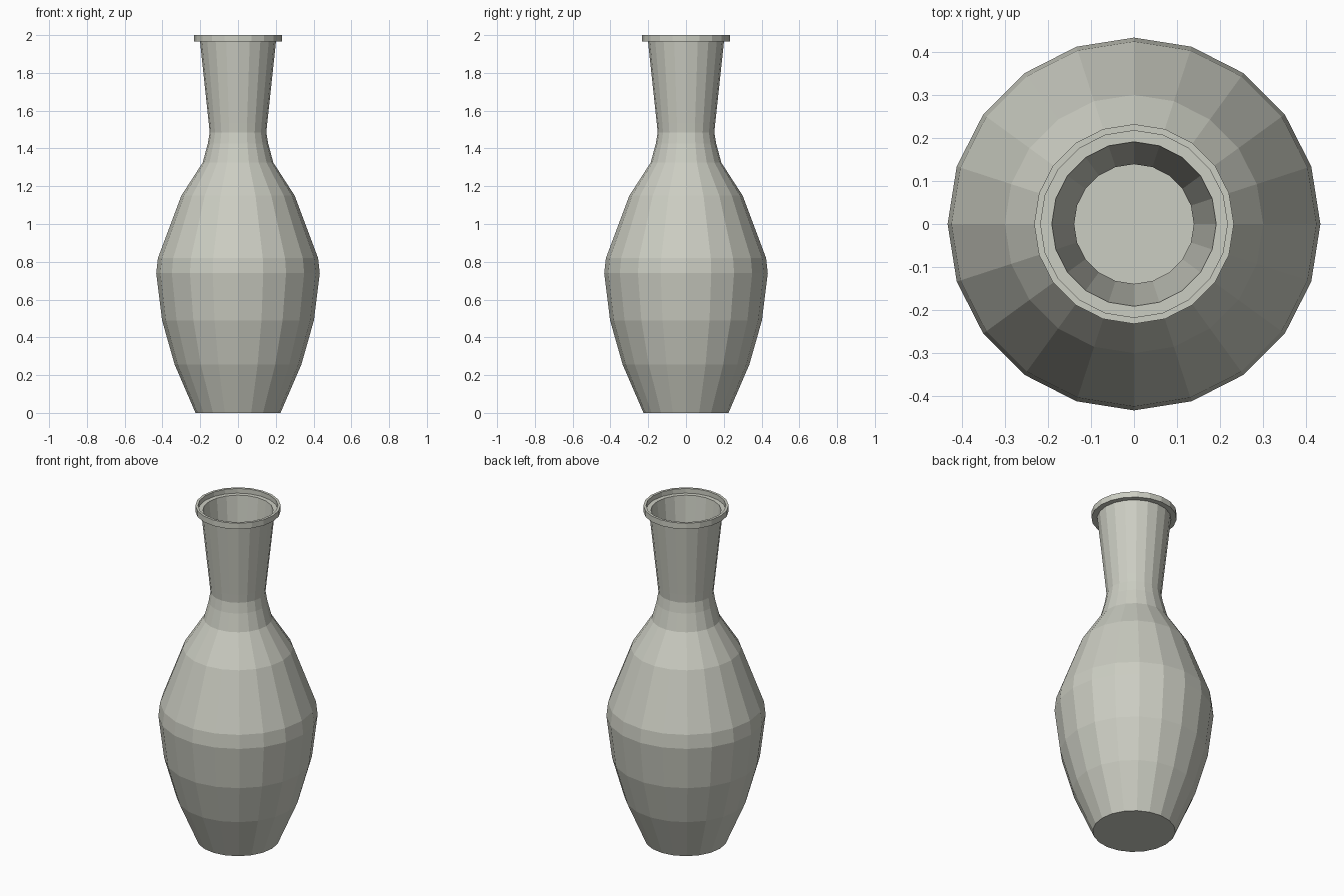
import bpy
import bmesh
from math import cos, sin, tau

SIDES = 20
WALL = 0.011

cube = bpy.data.objects.get("Cube")
if cube:
    bpy.data.objects.remove(cube, do_unlink=True)

# Single glazed clay colour
clay = bpy.data.materials.new("pale_grey_clay")
colour = (0.60, 0.61, 0.54, 1.0)
clay.diffuse_color = colour
clay.use_nodes = True
clay.node_tree.nodes["Principled BSDF"].inputs["Base Color"].default_value = colour


def lathe(name, profile):
    """Turn a (radius, height) profile about z and cap both ends."""
    bm = bmesh.new()
    rings = [[bm.verts.new((r * cos(tau * i / SIDES), r * sin(tau * i / SIDES), z))
              for i in range(SIDES)] for r, z in profile]
    for low, high in zip(rings, rings[1:]):
        for i in range(SIDES):
            j = (i + 1) % SIDES
            bm.faces.new((low[i], low[j], high[j], high[i]))
    bm.faces.new(rings[0][::-1])
    bm.faces.new(rings[-1])
    bmesh.ops.recalc_face_normals(bm, faces=bm.faces)
    mesh = bpy.data.meshes.new(name)
    bm.to_mesh(mesh)
    bm.free()
    mesh.materials.append(clay)
    obj = bpy.data.objects.new(name, mesh)
    bpy.context.collection.objects.link(obj)
    return obj


# Outer belly and neck, foot to collar
outer = [(0.225, 0.0), (0.335, 0.255), (0.402, 0.49), (0.433, 0.74),
         (0.424, 0.82), (0.30, 1.15), (0.187, 1.325), (0.160, 1.425),
         (0.150, 1.485), (0.155, 1.535), (0.201, 1.965)]

# Flared collar with a recessed ledge inside the mouth
collar = [(0.232, 1.965), (0.232, 2.0), (0.217, 2.0), (0.217, 1.972)]

# Inner wall follows the outer one down to a flat floor
inner = [(r - WALL, max(z, WALL)) for r, z in reversed(outer[:-1])]
mouth = [(0.191, 1.972)]

lathe("vase", outer + collar + mouth + inner)
